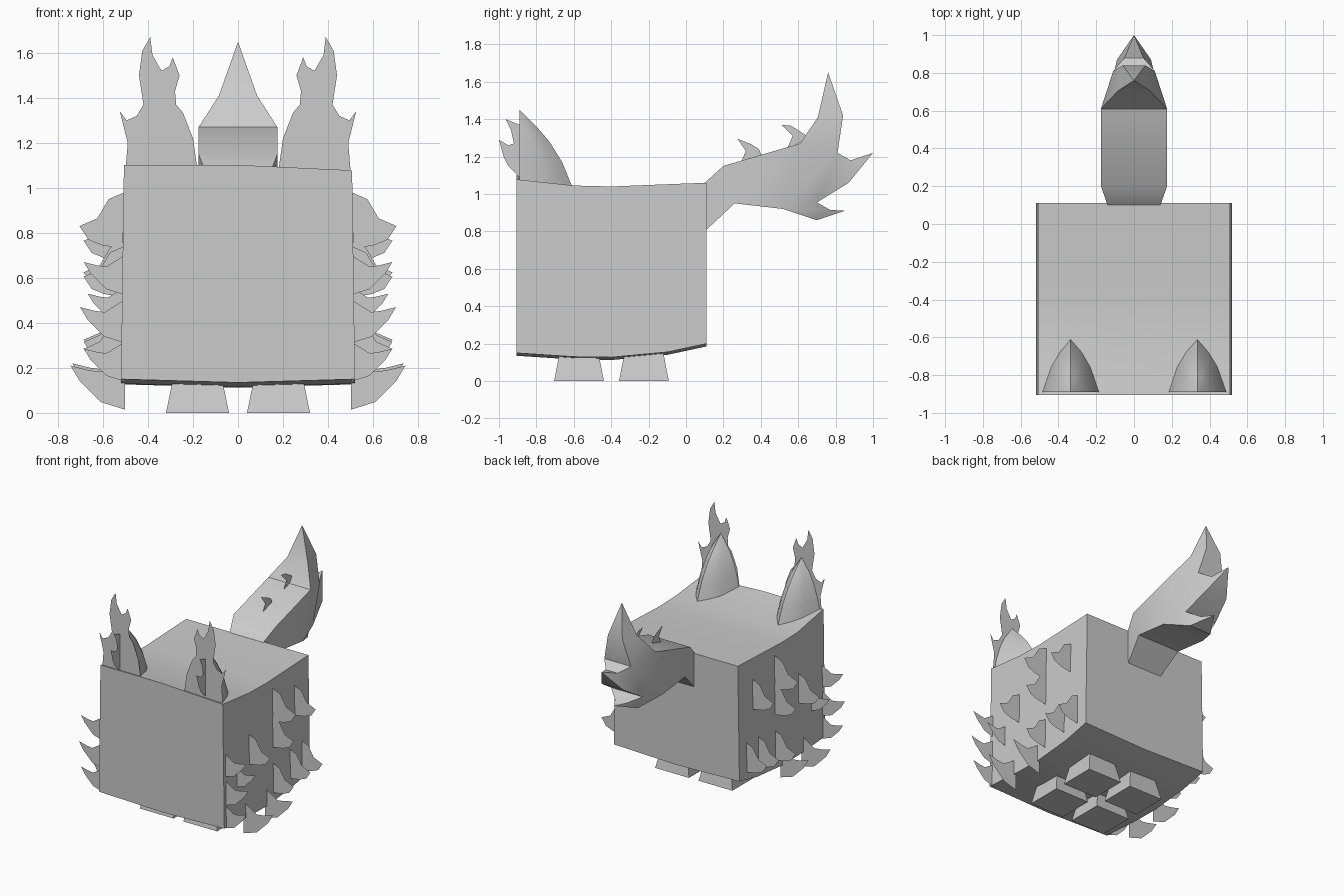
import bpy, bmesh, math
from mathutils import Vector

cube = bpy.data.objects.get("Cube")
if cube:
    bpy.data.objects.remove(cube, do_unlink=True)

grey = bpy.data.materials.new("plain_grey")
grey.use_nodes = True
colour = (0.6, 0.6, 0.6, 1)
grey.diffuse_color = colour
grey.node_tree.nodes["Principled BSDF"].inputs["Base Color"].default_value = colour


def build(name, verts, faces, smooth=None, solid=True):
    mesh = bpy.data.meshes.new(name)
    mesh.from_pydata(verts, [], faces)
    if solid:
        bm = bmesh.new()
        bm.from_mesh(mesh)
        bmesh.ops.remove_doubles(bm, verts=bm.verts, dist=0.0005)
        bmesh.ops.recalc_face_normals(bm, faces=bm.faces)
        bm.to_mesh(mesh)
        bm.free()
    mesh.materials.append(grey)
    obj = bpy.data.objects.new(name, mesh)
    bpy.context.collection.objects.link(obj)
    if smooth:
        bpy.ops.object.select_all(action='DESELECT')
        obj.select_set(True)
        bpy.context.view_layer.objects.active = obj
        bpy.ops.object.shade_smooth_by_angle(angle=math.radians(smooth))
    return obj


def plate(name, points):
    return build(name, points, [list(range(len(points)))], solid=False)


# Body: a slightly warped block, lofted from front to back
sections = [(-0.905, 0.15, 1.09), (-0.6, 0.13, 1.045), (-0.4, 0.127, 1.04),
            (-0.1, 0.155, 1.052), (0.11, 0.2, 1.06)]
verts, faces = [], []
for i, (y, low, high) in enumerate(sections):
    tilt = 0.012 if i == 0 else 0
    verts += [(-0.52, y, low), (0, y, low - 0.015), (0.52, y, low),
              (0.507, y, high - tilt), (0, y, high + tilt), (-0.507, y, high + tilt)]
n = 6
for i in range(len(sections) - 1):
    for k in range(n):
        a, b = i * n + k, i * n + (k + 1) % n
        faces.append((a, b, b + n, a + n))
last = (len(sections) - 1) * n
faces += [tuple(range(n)), tuple(range(last, last + n))]
build("body", verts, faces, smooth=30)

# Legs: four short flared blocks
for side, sx in (("right", -1), ("left", 1)):
    for place, y in (("front", -0.572), ("back", -0.225)):
        ring = []
        for z, hx, hy in ((0, 0.14, 0.133), (0.17, 0.105, 0.1)):
            ring += [(sx * 0.18 + a * hx, y + b * hy, z)
                     for a, b in ((-1, -1), (1, -1), (1, 1), (-1, 1))]
        build(f"{place}_{side}_leg", ring,
              [(0, 1, 2, 3), (4, 5, 6, 7)] +
              [(k, (k + 1) % 4, (k + 1) % 4 + 4, k + 4) for k in range(4)])

# Ears: half-cone backs, a flame shaped front plate and a side fringe
flame = [(0.5, 1.08), (0.49, 1.2), (0.525, 1.34), (0.495, 1.3), (0.45, 1.32),
         (0.42, 1.37), (0.44, 1.5), (0.425, 1.61), (0.39, 1.67), (0.38, 1.59),
         (0.34, 1.52), (0.305, 1.54), (0.29, 1.58), (0.26, 1.5), (0.28, 1.43),
         (0.275, 1.37), (0.245, 1.335), (0.2, 1.22), (0.18, 1.08)]
fringe = [(-0.89, 1.09), (-0.95, 1.15), (-0.975, 1.2), (-1, 1.29), (-0.95, 1.26),
          (-0.92, 1.27), (-0.935, 1.34), (-0.965, 1.4), (-0.89, 1.37)]
base_arc = [(-0.163, 0), (-0.11, 0.14), (-0.06, 0.22), (0, 0.285),
            (0.06, 0.22), (0.11, 0.14), (0.163, 0)]
levels = [(1.03, 1), (1.17, 0.8), (1.28, 0.56), (1.35, 0.35), (1.45, 0)]
for side, sx in (("right", -1), ("left", 1)):
    m = len(base_arc)
    verts = [(sx * 0.335 + x * s ** 0.85, -0.89 + y * s, z)
             for z, s in levels for x, y in base_arc]
    faces = [(i * m + k, i * m + k + 1, (i + 1) * m + k + 1, (i + 1) * m + k)
             for i in range(len(levels) - 1) for k in range(m - 1)]
    build(f"{side}_ear_back", verts, faces, smooth=60)
    plate(f"{side}_ear_flame", [(sx * x, -0.893, z) for x, z in flame])
    plate(f"{side}_ear_fringe", [(sx * 0.355, y, z) for y, z in fringe])

# Fur tufts: thin upright claws along both flanks, as (y, z, size)
droop = [(-0.01, 0), (0.06, -0.03), (0.11, -0.115), (0.19, -0.15),
         (0.15, -0.21), (0.09, -0.235), (0, -0.25)]
flick = [(-0.01, 0.03), (0.07, -0.02), (0.11, -0.015), (0.17, 0), (0.14, -0.05),
         (0.07, -0.12), (-0.01, -0.145)]
droopers = [(-0.32, 0.98, 1), (-0.06, 0.9, 0.9), (-0.32, 0.76, 0.9), (-0.6, 0.74, 0.9),
            (-0.12, 0.45, 0.9), (0.02, 0.46, 0.9), (-0.32, 0.42, 0.9)]
flickers = [(-0.88, 0.67, 1), (-0.88, 0.47, 1.1), (-0.88, 0.285, 1),
            (-0.65, 0.21, 1.35), (-0.4, 0.22, 1.3), (-0.75, 0.53, 0.9)]
for side, sx in (("right", -1), ("left", 1)):
    for shape, spots in ((droop, droopers), (flick, flickers)):
        for y, z, s in spots:
            plate(f"{side}_fur_tuft",
                  [(sx * (0.515 + x * s), y, z + h * s) for x, h in shape])

# Tail: side outline with a half width per point, ending in three tips
outline = [(0.1, 0.8, 0.14), (0.26, 0.95, 0.175), (0.52, 0.92, 0.175), (0.7, 0.86, 0.09),
           (0.85, 0.91, 0), (0.77, 0.915, 0.05), (0.7, 0.955, 0.13), (0.87, 1.06, 0.09),
           (1, 1.22, 0), (0.88, 1.18, 0.05), (0.81, 1.22, 0.11), (0.84, 1.42, 0.06),
           (0.76, 1.65, 0), (0.705, 1.41, 0.085), (0.61, 1.27, 0.175),
           (0.2, 1.15, 0.175), (0.1, 1.06, 0.14)]
c = len(outline)
verts = [(sx * w, y, z) for sx in (-1, 1) for y, z, w in outline]
flank = [(0, 1, 15, 16), (1, 2, 14, 15), (2, 6, 10, 14), (2, 3, 5, 6), (3, 4, 5),
         (6, 7, 9, 10), (7, 8, 9), (10, 11, 13, 14), (11, 12, 13)]
faces = flank + [tuple(k + c for k in f) for f in flank]
faces += [(k, (k + 1) % c, (k + 1) % c + c, k + c) for k in range(c)]
build("tail", verts, faces, smooth=35)

# Tail barbs: two thin fins on the ridge
for points in ([(0.29, 1.16), (0.32, 1.23), (0.275, 1.295), (0.35, 1.265),
                (0.39, 1.24), (0.41, 1.19)],
               [(0.54, 1.24), (0.57, 1.31), (0.51, 1.37), (0.56, 1.365),
                (0.61, 1.335), (0.66, 1.3)]):
    plate("tail_barb", [(0, y, z) for y, z in points])
